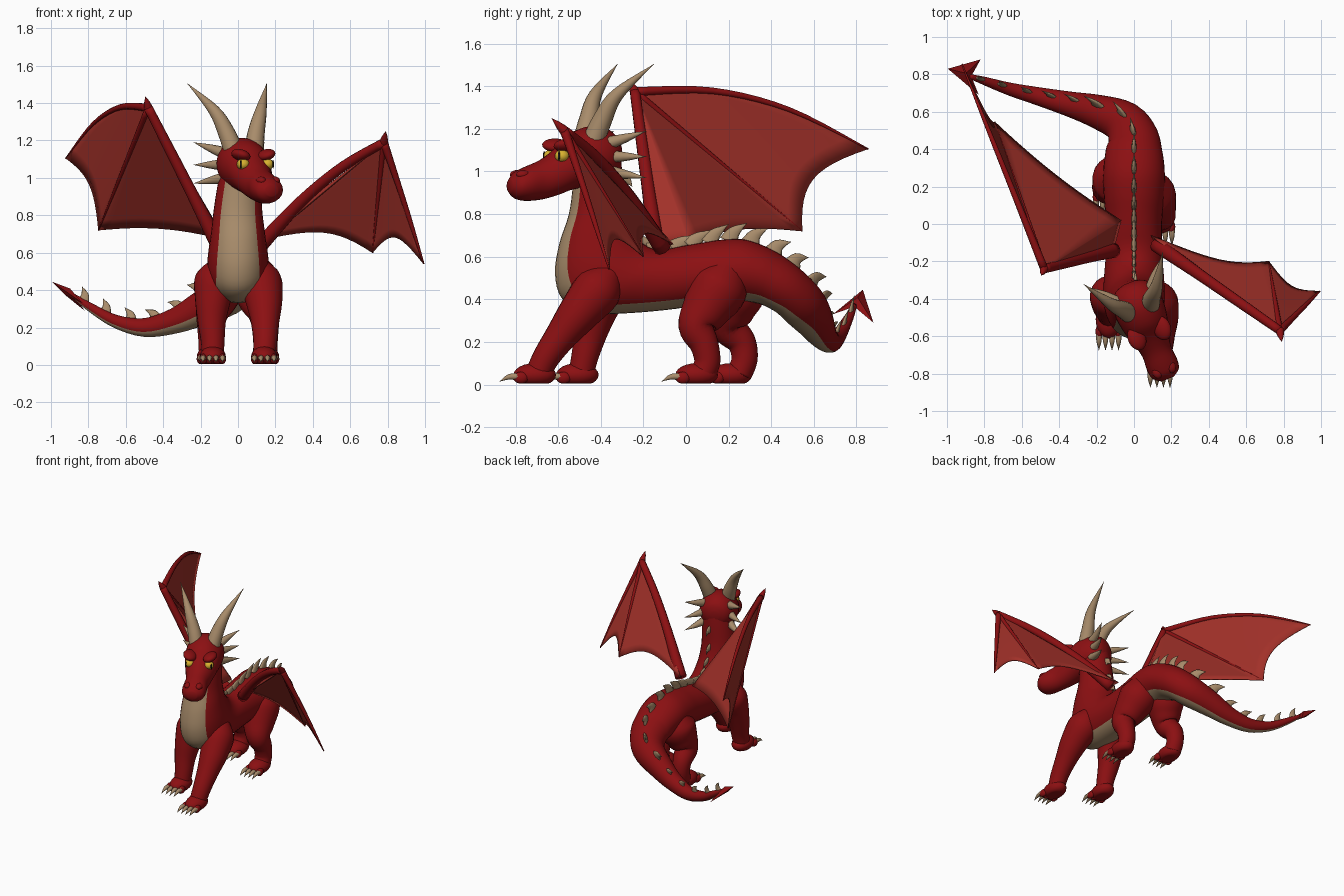
import bpy, bmesh, math
from mathutils import Vector as V, Matrix

if "Cube" in bpy.data.objects:
    bpy.data.objects.remove(bpy.data.objects["Cube"])


def material(name, rgb):
    m = bpy.data.materials.new(name)
    m.diffuse_color = (*rgb, 1)
    m.use_nodes = True
    m.node_tree.nodes["Principled BSDF"].inputs["Base Color"].default_value = m.diffuse_color
    return m


RED = material("scale red", (0.26, 0.005, 0.006))
WEB = material("membrane red", (0.36, 0.030, 0.022))
TAN = material("horn tan", (0.39, 0.26, 0.145))
GOLD = material("eye gold", (0.70, 0.45, 0.03))
DARK = material("pupil black", (0.01, 0.008, 0.006))


def spline(rows, t):
    """Smooth interpolation through a list of tuples at float index t."""
    n = len(rows) - 1
    i = max(0, min(int(t), n - 1))
    f = t - i
    p = [V(rows[max(0, min(n, i + k))]) for k in (-1, 0, 1, 2)]
    return 0.5 * (2 * p[1] + (p[2] - p[0]) * f + (2 * p[0] - 5 * p[1] + 4 * p[2] - p[3]) * f * f
                  + (3 * p[1] - p[0] - 3 * p[2] + p[3]) * f ** 3)


def loft(bm, rings, mat=lambda j: 0):
    """Skin closed rings of points and close both ends."""
    vs = [[bm.verts.new(p) for p in r] for r in rings]
    n = len(rings[0])
    for a, b in zip(vs, vs[1:]):
        for j in range(n):
            k = (j + 1) % n
            bm.faces.new((a[j], a[k], b[k], b[j])).material_index = mat(j)
    for ring, pts in ((vs[0], rings[0]), (vs[-1], rings[-1])):
        c = bm.verts.new(sum((V(p) for p in pts), V((0, 0, 0))) / n)
        for j in range(n):
            bm.faces.new((ring[j], ring[(j + 1) % n], c)).material_index = mat(j)


def tube(bm, rows, sides=12, sub=5, flat=1.0, ref=None):
    """Round tube through (x, y, z, radius) rows; flat squeezes it along ref."""
    n = (len(rows) - 1) * sub
    pts = [spline(rows, i / sub) for i in range(n + 1)]
    whole = V(rows[-1][:3]) - V(rows[0][:3])
    ref = ref or whole.orthogonal().normalized()
    rings = []
    for i, p in enumerate(pts):
        t = (pts[min(n, i + 1)].xyz - pts[max(0, i - 1)].xyz).normalized()
        a = (ref - t * ref.dot(t)).normalized()
        b = t.cross(a)
        r = max(p[3], 0.001)
        rings.append([p.xyz + r * (flat * a * math.cos(q) + b * math.sin(q))
                      for q in (2 * math.pi * k / sides for k in range(sides))])
    loft(bm, rings)


def blob(bm, loc, size, rot=0.0, axis='Y'):
    m = Matrix.Translation(loc) @ Matrix.Rotation(rot, 4, axis) @ Matrix.Diagonal((*size, 1))
    return bmesh.ops.create_uvsphere(bm, u_segments=20, v_segments=12, radius=1, matrix=m)["verts"]


def finish(name, bm, mats, smooth=True, matrix=None, thick=0):
    bmesh.ops.recalc_face_normals(bm, faces=bm.faces)
    for f in bm.faces:
        f.smooth = smooth
    if matrix:
        bm.transform(matrix)
    me = bpy.data.meshes.new(name)
    bm.to_mesh(me)
    bm.free()
    for m in mats:
        me.materials.append(m)
    ob = bpy.data.objects.new(name, me)
    bpy.context.collection.objects.link(ob)
    if thick:
        s = ob.modifiers.new("thickness", 'SOLIDIFY')
        s.thickness, s.offset = thick, 0
    return ob


# Neck, trunk and tail: x, back y, back z, belly y, belly z, half width
SPINE = [(.02, -.31, 1.13, -.52, 1.13, .09), (.01, -.30, 1.0, -.53, .95, .115),
         (0, -.29, .85, -.55, .80, .13), (0, -.26, .74, -.595, .66, .145),
         (0, -.21, .67, -.615, .52, .16), (0, -.16, .64, -.58, .40, .165),
         (0, -.10, .635, -.46, .335, .16), (0, -.02, .65, -.27, .335, .15),
         (0, .07, .665, -.05, .355, .15), (0, .17, .68, .10, .38, .16),
         (0, .28, .68, .24, .39, .165), (0, .40, .635, .34, .38, .155),
         (-.005, .50, .57, .43, .335, .135), (-.06, .585, .48, .51, .27, .115),
         (-.20, .635, .385, .57, .215, .09), (-.34, .665, .298, .615, .172, .068),
         (-.50, .695, .248, .665, .152, .05), (-.66, .73, .268, .71, .202, .035),
         (-.80, .77, .337, .76, .293, .022), (-.88, .79, .382, .79, .358, .012)]


def spine_frame(t):
    def mid(q):
        s = spline(SPINE, q)
        return V((s[0], (s[1] + s[3]) / 2, (s[2] + s[4]) / 2))
    s = spline(SPINE, t)
    end = len(SPINE) - 1
    tan = (mid(min(end, t + .1)) - mid(max(0, t - .1))).normalized()
    up = V((0, s[1] - s[3], s[2] - s[4])) / 2
    blend = max(0, min(1, (t - 12) / 2))
    size = up.length
    up = (up - tan * up.dot(tan) * blend).normalized() * size
    return mid(t), tan, up, tan.cross(up).normalized() * s[5]


bm = bmesh.new()
rings = []
for i in range((len(SPINE) - 1) * 4 + 1):
    c, tan, up, side = spine_frame(i / 4)
    rings.append([c + up * math.cos(q) + side * math.sin(q)
                  for q in (2 * math.pi * k / 32 for k in range(32))])
loft(bm, rings, lambda j: 1 if 12 <= j < 20 else 0)
finish("body", bm, [RED, TAN])

# Row of curved fins down the back
bm = bmesh.new()
for i in range(20):
    t = 1.2 + i * .9
    c, tan, up, side = spine_frame(t)
    n = up.normalized()
    s = .075 if 5 < t < 14 else .055
    p = c + up - n * .012
    tube(bm, [(*p, s * .6), (*(p + n * s * .6 + tan * s * .25), s * .38),
              (*(p + n * s * 1.1 + tan * s * .95), 0)], 8, 4, .35, side.normalized())
finish("back_fins", bm, [TAN])

# Arrow-shaped tail tip
bm = bmesh.new()
rim = [V(p) for p in ((-.995, .83, .445), (-.82, .88, .29), (-.87, .79, .365), (-.83, .69, .33))]
nrm = (rim[1] - rim[0]).cross(rim[3] - rim[0]).normalized()
mid = (rim[0] + rim[2] * 2) / 3
rv = [bm.verts.new(p) for p in rim]
for s in (1, -1):
    top = bm.verts.new(mid + nrm * .022 * s)
    for k in range(4):
        bm.faces.new((rv[k], rv[(k + 1) % 4], top))
finish("tail_tip", bm, [RED], smooth=False)

# Legs: x, y, z, radius down to the ankle, then the foot centre y
LEGS = {
    "front_leg_right": ([(.10, -.35, .53, .06), (.12, -.41, .45, .112), (.14, -.50, .34, .098),
                         (.145, -.585, .23, .076), (.145, -.655, .13, .064), (.14, -.69, .06, .06)], -.71),
    "front_leg_left": ([(-.10, -.34, .53, .06), (-.12, -.38, .45, .112), (-.135, -.42, .34, .095),
                        (-.14, -.45, .23, .076), (-.135, -.475, .13, .064), (-.135, -.49, .06, .06)], -.51),
    "hind_leg_right": ([(.07, .21, .56, .08), (.085, .16, .46, .135), (.115, .09, .35, .113),
                        (.14, .05, .27, .086), (.15, .085, .19, .068), (.15, .10, .11, .062),
                        (.15, .08, .05, .06)], .05),
    "hind_leg_left": ([(-.07, .25, .55, .08), (-.085, .24, .45, .135), (-.115, .21, .35, .113),
                       (-.14, .20, .27, .086), (-.15, .26, .20, .068), (-.15, .275, .12, .062),
                       (-.15, .25, .05, .06)], .21),
}
for name, (rows, fy) in LEGS.items():
    bm = bmesh.new()
    tube(bm, rows, 20)
    x = rows[-1][0]
    blob(bm, (x, fy, .045), (.07, .10, .055))
    for k in range(4):                       # toes
        blob(bm, (x + (k - 1.5) * .034, fy - .065, .032), (.02, .035, .028))
    for v in bm.verts:                       # flat sole
        v.co.z = max(v.co.z, .005)
    finish(name, bm, [RED])
    bm = bmesh.new()
    for k in range(4):
        cx = x + (k - 1.5) * .035
        tube(bm, [(cx, fy - .07, .036, .017), (cx, fy - .12, .036, .013), (cx, fy - .165, .014, 0)], 8, 4)
    finish(name + "_claws", bm, [TAN])

# Head, built facing -y and then turned to one side
HEAD = Matrix.Translation((.02, -.43, 0)) @ Matrix.Rotation(math.radians(22), 4, 'Z')
SKULL = [(-.125, 1.08, .03, .03), (-.105, 1.08, .085, .085), (-.05, 1.075, .125, .13),
         (.03, 1.07, .135, .142), (.12, 1.045, .122, .132), (.19, 1.00, .10, .112),
         (.27, .962, .082, .094), (.35, .942, .086, .080), (.40, .935, .075, .062), (.43, .932, .035, .03)]
bm = bmesh.new()
rings = []
for i in range((len(SKULL) - 1) * 4 + 1):
    f, z, w, h = spline(SKULL, i / 4)
    rings.append([(w * math.sin(q), -f, z + h * math.cos(q)) for q in (math.pi * k / 14 for k in range(28))])
loft(bm, rings)
for s in (1, -1):                            # brows and nostril bumps
    blob(bm, (s * .072, -.165, 1.122), (.05, .068, .03), s * -.35)
    blob(bm, (s * .04, -.375, .985), (.026, .035, .022))
finish("head", bm, [RED], matrix=HEAD)

eyes, pupils, horns, spikes = (bmesh.new() for _ in range(4))
for s in (1, -1):
    blob(eyes, (s * .07, -.192, 1.073), (.034, .034, .03))
    blob(pupils, (s * .093, -.217, 1.073), (.005, .005, .023), s * .78, 'Z')
    tube(horns, [(s * .058, -.03, 1.14, .052), (s * .085, .005, 1.24, .046),
                 (s * .135, .06, 1.36, .031), (s * .229, .21, 1.505, 0)], 16)
    for z0, z1 in ((1.13, 1.19), (1.07, 1.07), (1.0, .97)):
        tube(spikes, [(s * .08, .03, z0, .034), (s * .14, .11, (z0 + z1) / 2, .02), (s * .205, .18, z1, 0)], 10, 4)
finish("eyes", eyes, [GOLD], matrix=HEAD)
finish("pupils", pupils, [DARK], matrix=HEAD)
finish("horns", horns, [TAN], matrix=HEAD)
finish("cheek_spikes", spikes, [TAN], matrix=HEAD)


# Wings: arm and two finger bones with membrane panels fanning from the wrist
def wing(name, wrist, root, trail, mid_tip, far_tip, arm_bow, far_bow, pulls, thumb):
    w = V(wrist)

    def ray(tip, v, bow=0):
        return w.lerp(V(tip), v) + V((0, 0, bow * 4 * v * (1 - v)))

    bm = bmesh.new()
    tube(bm, [(*ray(root, v, arm_bow), r) for v, r in ((1, .042), (.66, .032), (.33, .028), (0, .024))], 10)
    tube(bm, [(*ray(far_tip, v, far_bow), r) for v, r in ((0, .022), (.33, .016), (.66, .012), (1, .004))], 10)
    tube(bm, [(*ray(mid_tip, v), r) for v, r in ((0, .017), (.5, .011), (1, .004))], 10)
    tube(bm, [(*w, .024), (*w.lerp(V(thumb), .5), .015), (*thumb, 0)], 10)
    finish(name + "_bones", bm, [RED])

    bm = bmesh.new()
    n = 12
    fan = [(root, 0), (trail, 0), (mid_tip, 0), (far_tip, far_bow)]
    for (p, pb), (q, qb), pull in zip(fan, fan[1:], pulls):
        def at(i, j):
            u, v = i / n, j / n
            pt = ray(p, v, pb).lerp(ray(q, v, qb), u)
            return w + (pt - w) * (1 - pull * 4 * u * (1 - u))
        g = [[bm.verts.new(at(i, j)) for j in range(n + 1)] for i in range(n + 1)]
        for i in range(n):
            for j in range(n):
                bm.faces.new((g[i][j], g[i + 1][j], g[i + 1][j + 1], g[i][j + 1]))
    bmesh.ops.remove_doubles(bm, verts=bm.verts, dist=.0005)
    finish(name + "_membrane", bm, [WEB], thick=.006)


wing("left_wing", (-.48, -.24, 1.375), (-.11, -.14, .65), (-.07, .02, .67), (-.745, .545, .72),
     (-.92, .855, 1.105), 0, .105, (0, .05, .11), (-.495, -.275, 1.435))
wing("right_wing", (.78, -.57, 1.19), (.12, -.11, .64), (.09, -.06, .66), (.72, -.20, .60),
     (.993, -.36, .54), .06, .01, (0, .14, .18), (.79, -.63, 1.25))
